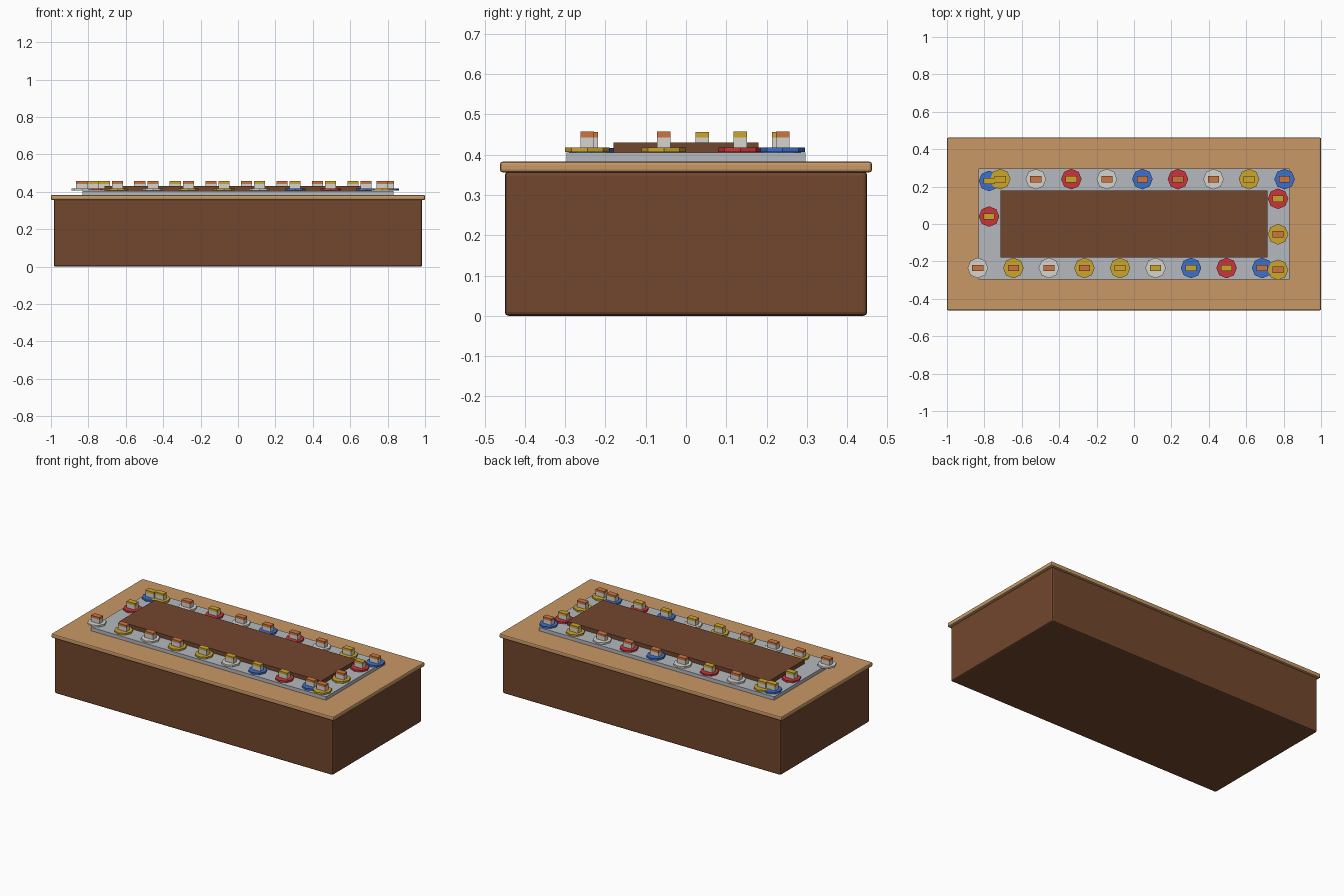
import bpy
import math

cube = bpy.data.objects.get("Cube")
if cube:
    bpy.data.objects.remove(cube, do_unlink=True)


def linear(c):
    return c / 12.92 if c <= 0.04045 else ((c + 0.055) / 1.055) ** 2.4


def material(name, hex_code):
    rgb = [linear(int(hex_code[i:i + 2], 16) / 255) for i in (0, 2, 4)]
    mat = bpy.data.materials.new(name)
    mat.use_nodes = True
    mat.diffuse_color = (*rgb, 1)
    bsdf = mat.node_tree.nodes["Principled BSDF"]
    bsdf.inputs["Base Color"].default_value = (*rgb, 1)
    return mat


dark_wood = material("dark wood", "72472E")
light_wood = material("light wood", "C89866")
steel = material("belt grey", "B5B9BE")
white = material("rice white", "D6D4CE")
gold = material("gold", "CDA52C")
red = material("red", "CC353A")
blue = material("blue", "3C70CC")
orange = material("orange", "CE7642")


def box(name, x, y, z0, z1, width, depth, mat, bevel=0):
    """Box from z0 to z1 centred on x, y, with an optional edge bevel."""
    bpy.ops.mesh.primitive_cube_add(size=1, location=(x, y, (z0 + z1) / 2))
    ob = bpy.context.object
    ob.name = name
    ob.scale = (width, depth, z1 - z0)
    bpy.ops.object.transform_apply(location=False, rotation=False, scale=True)
    ob.data.materials.append(mat)
    if bevel:
        mod = ob.modifiers.new("Edge bevel", "BEVEL")
        mod.width = bevel
        mod.segments = 2
    return ob


# Counter, belt and central island
box("counter_base", 0, 0, 0, 0.358, 1.97, 0.9, dark_wood, 0.009)
box("counter_top", 0, 0, 0.356, 0.383, 2.0, 0.924, light_wood, 0.007)
box("conveyor_belt", 0, 0, 0.38, 0.405, 1.664, 0.594, steel)
box("centre_island", 0, 0, 0.40, 0.43, 1.43, 0.36, dark_wood)


def serving(x, y, plate_mat, topping_mat, lift):
    """Octagonal plate carrying a rice block and its topping."""
    bpy.ops.mesh.primitive_cylinder_add(
        vertices=8, radius=0.055, depth=0.011, location=(x, y, 0.4115 + lift))
    plate = bpy.context.object
    plate.name = "plate"
    plate.data.materials.append(plate_mat)
    box("rice", x, y, 0.416, 0.443, 0.06, 0.034, white)
    box("topping", x, y, 0.443, 0.457 + lift, 0.06, 0.034, topping_mat)


# Each run: start point, step, lift of its plates, then (plate, topping) pairs
step = 0.19
runs = [
    (-0.835, -0.235, step, 0, 0, [
        (white, orange), (gold, orange), (white, orange), (gold, orange),
        (gold, gold), (white, gold), (blue, gold), (red, gold), (blue, orange)]),
    (0.77, -0.245, 0, step, 0.0006, [
        (gold, orange), (gold, orange), (red, gold)]),
    (0.805, 0.24, -step, 0, 0.0006, [
        (blue, orange), (gold, gold), (white, orange), (red, orange),
        (blue, orange), (white, orange), (red, gold), (white, orange),
        (gold, gold)]),
    (-0.775, 0.23, 0, -step, 0, [(blue, gold), (red, gold)]),
]
for x, y, dx, dy, lift, dishes in runs:
    for i, (plate_mat, topping_mat) in enumerate(dishes):
        serving(x + i * dx, y + i * dy, plate_mat, topping_mat, lift)
